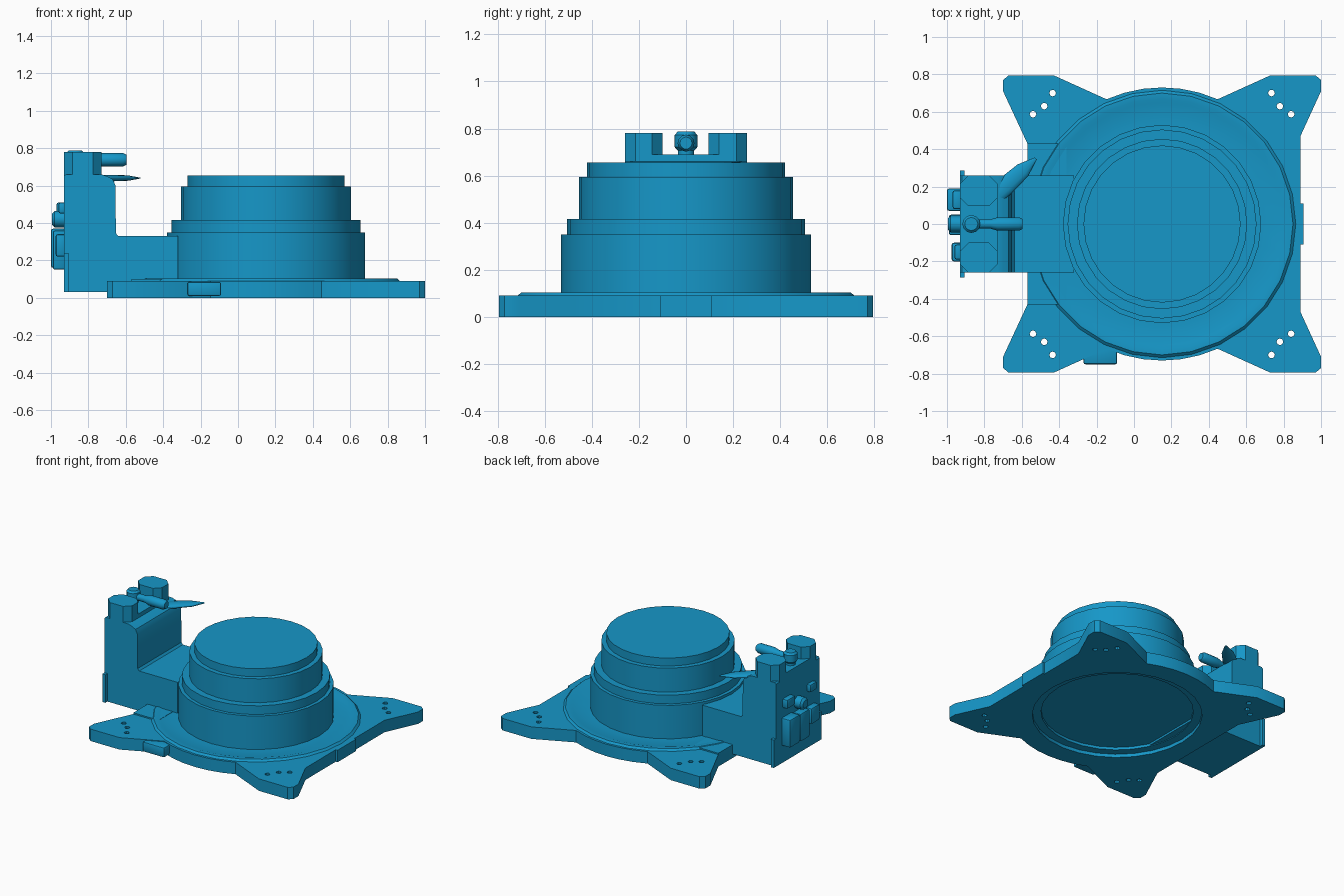
import bpy, bmesh
from math import sin, cos, pi, radians
from mathutils import Vector

if "Cube" in bpy.data.objects:
    bpy.data.objects.remove(bpy.data.objects["Cube"])

CX = 0.15  # axis of the round housing

blue = bpy.data.materials.new("blue_paint")
blue.diffuse_color = (0.008, 0.31, 0.58, 1)
blue.use_nodes = True
blue.node_tree.nodes["Principled BSDF"].inputs["Base Color"].default_value = blue.diffuse_color


def finish(name, bm, angle=35):
    bmesh.ops.remove_doubles(bm, verts=bm.verts, dist=1e-5)
    bmesh.ops.recalc_face_normals(bm, faces=bm.faces)
    me = bpy.data.meshes.new(name)
    bm.to_mesh(me)
    bm.free()
    me.materials.clear()
    me.materials.append(blue)
    ob = bpy.data.objects.new(name, me)
    bpy.context.collection.objects.link(ob)
    bpy.ops.object.select_all(action='DESELECT')
    ob.select_set(True)
    bpy.context.view_layer.objects.active = ob
    bpy.ops.object.shade_smooth_by_angle(angle=radians(angle))
    return ob


def box(name, x0, x1, y0, y1, z0, z1, bevel=0.0, upright_only=False):
    bm = bmesh.new()
    bmesh.ops.create_cube(bm, size=1)
    for v in bm.verts:
        v.co = ((x0 + x1) / 2 + v.co.x * (x1 - x0),
                (y0 + y1) / 2 + v.co.y * (y1 - y0),
                (z0 + z1) / 2 + v.co.z * (z1 - z0))
    if bevel:
        edges = [e for e in bm.edges if not upright_only
                 or abs(e.verts[0].co.z - e.verts[1].co.z) > 1e-4]
        bmesh.ops.bevel(bm, geom=edges, offset=bevel, segments=1 if upright_only else 2,
                        affect='EDGES', profile=0.5)
    return finish(name, bm)


def rod(name, start, end, radii, n=12):
    """Round rod along a straight line; radii are (fraction, radius)."""
    a, b = Vector(start), Vector(end)
    q = (b - a).to_track_quat('Z', 'Y')
    bm = bmesh.new()
    rings = []
    for t, r in radii:
        rings.append([bm.verts.new(a.lerp(b, t) + q @ Vector(
            (r * cos(2 * pi * i / n), r * sin(2 * pi * i / n), 0))) for i in range(n)])
    for lo, hi in zip(rings, rings[1:]):
        for i in range(n):
            bm.faces.new((lo[i], lo[(i + 1) % n], hi[(i + 1) % n], hi[i]))
    bm.faces.new(rings[0][::-1])
    bm.faces.new(rings[-1])
    return finish(name, bm)


def lathe(name, profile, n=28):
    bm = bmesh.new()
    vs = [bm.verts.new((r, 0, z)) for r, z in profile]
    edges = [bm.edges.new(p) for p in zip(vs, vs[1:])]
    bmesh.ops.spin(bm, geom=vs + edges, cent=(0, 0, 0), axis=(0, 0, 1),
                   angle=2 * pi, steps=n, use_merge=True)
    bmesh.ops.translate(bm, verts=bm.verts, vec=(CX, 0, 0))
    return finish(name, bm)


def circle(x, y, r, n):
    return [(x + r * cos(2 * pi * i / n), y + r * sin(2 * pi * i / n)) for i in range(n)]


def plate(name, outlines, z0, z1):
    """Flat plate from an outline followed by hole outlines."""
    cu = bpy.data.curves.new(name, 'CURVE')
    cu.dimensions = '2D'
    cu.fill_mode = 'BOTH'
    cu.extrude = (z1 - z0) / 2
    for pts in outlines:
        sp = cu.splines.new('POLY')
        sp.points.add(len(pts) - 1)
        for p, (x, y) in zip(sp.points, pts):
            p.co = (x, y, 0, 1)
        sp.use_cyclic_u = True
    tmp = bpy.data.objects.new(name + "_outline", cu)
    bpy.context.collection.objects.link(tmp)
    dg = bpy.context.evaluated_depsgraph_get()
    me = bpy.data.meshes.new_from_object(tmp.evaluated_get(dg))
    bm = bmesh.new()
    bm.from_mesh(me)
    bmesh.ops.translate(bm, verts=bm.verts, vec=(0, 0, (z0 + z1) / 2))
    bpy.data.objects.remove(tmp)
    bpy.data.meshes.remove(me)
    return finish(name, bm)


# mounting plate with four corner ears, screw holes and a round opening
half = [(0.89, 0.11), (0.89, 0.47), (1.0, 0.71), (1.0, 0.77), (0.97, 0.795), (0.73, 0.795)]
half += [(CX + 0.73 * cos(radians(a)), 0.73 * sin(radians(a))) for a in range(66, 115, 8)]
half += [(-0.43, 0.795), (-0.67, 0.795), (-0.7, 0.77), (-0.7, 0.71), (-0.57, 0.43)]
outline = half + [(x, -y) for x, y in reversed(half)]
holes = [circle(CX, 0, 0.58, 28)]
for side in (-1, 1):
    for sy in (-1, 1):
        for dx, y in ((0.585, 0.70), (0.63, 0.63), (0.69, 0.587)):
            holes.append(circle(CX + side * dx, sy * y, 0.018, 8))
plate("mounting_plate", [outline] + holes, 0, 0.09)

# small tabs and the raised pad beside the duct
box("right_tab", 0.87, 0.905, -0.11, 0.11, 0, 0.09)
box("front_tab", -0.27, -0.09, -0.75, -0.62, 0.01, 0.085, 0.01)
box("duct_pad", -0.57, -0.36, -0.43, 0.43, 0.05, 0.1)

# stepped round housing, closed by a recessed floor
lathe("stepped_housing", [
    (0, 0.045), (0.52, 0.045), (0.52, 0.025), (0.60, 0.025), (0.60, 0.05),
    (0.715, 0.05), (0.715, 0.09), (0.70, 0.104), (0.67, 0.104),
    (0.65, 0.098), (0.53, 0.098), (0.53, 0.35), (0.505, 0.35), (0.505, 0.415),
    (0.455, 0.415), (0.455, 0.595), (0.42, 0.595), (0.42, 0.655), (0, 0.655)])

# side duct with upright tower
profile = [(-0.93, 0.03), (-0.32, 0.03), (-0.32, 0.33), (-0.64, 0.33), (-0.653, 0.345),
           (-0.655, 0.60), (-0.67, 0.635), (-0.70, 0.65), (-0.73, 0.66), (-0.92, 0.66),
           (-0.93, 0.65)]
bm = bmesh.new()
face = bm.faces.new([bm.verts.new((x, -0.26, z)) for x, z in profile])
ext = bmesh.ops.extrude_face_region(bm, geom=[face])
bmesh.ops.translate(bm, vec=(0, 0.52, 0),
                    verts=[g for g in ext['geom'] if isinstance(g, bmesh.types.BMVert)])
finish("duct_tower", bm)
box("tower_base_rim", -0.93, -0.905, -0.285, 0.285, 0.03, 0.24)

# eight-sided posts on the tower top, and the floor between them
box("front_top_post", -0.93, -0.73, -0.26, -0.10, 0.62, 0.78, 0.045, True)
box("back_top_post", -0.93, -0.73, 0.095, 0.26, 0.62, 0.78, 0.045, True)
box("valley_floor", -0.93, -0.73, -0.20, 0.20, 0.62, 0.69)

# centre post with its nozzle, and the slanted tapered spout
rod("centre_post", (-0.87, 0, 0.64), (-0.87, 0, 0.787),
    [(0, 0.035), (0.45, 0.035), (0.55, 0.048), (0.9, 0.048), (1, 0.035)])
rod("centre_nozzle", (-0.86, 0, 0.738), (-0.595, 0, 0.738),
    [(0, 0.025), (0.35, 0.025), (0.5, 0.036), (0.93, 0.036), (1, 0.026)])
spout = rod("slanted_spout", (-0.80, 0.10, 0.64), (-0.525, 0.35, 0.64),
            [(0, 0.05), (0.45, 0.05), (0.75, 0.042), (1, 0.008)])
for v in spout.data.vertices:
    v.co.z = 0.64 + (v.co.z - 0.64) * 0.35

# connectors on the outer end face
for i, (x0, y0, y1, z0, z1) in enumerate((
        (-1.0, 0.07, 0.19, 0.16, 0.37), (-0.99, -0.06, 0.05, 0.15, 0.36),
        (-0.975, -0.20, -0.10, 0.22, 0.34), (-0.97, 0.08, 0.18, 0.44, 0.51),
        (-0.96, -0.19, -0.11, 0.45, 0.51))):
    box("end_connector_%d" % (i + 1), x0, -0.92, y0, y1, z0, z1, 0.012)
rod("end_button", (-0.92, 0, 0.42), (-0.995, 0, 0.42), [(0, 0.045), (0.8, 0.045), (1, 0.03)])
